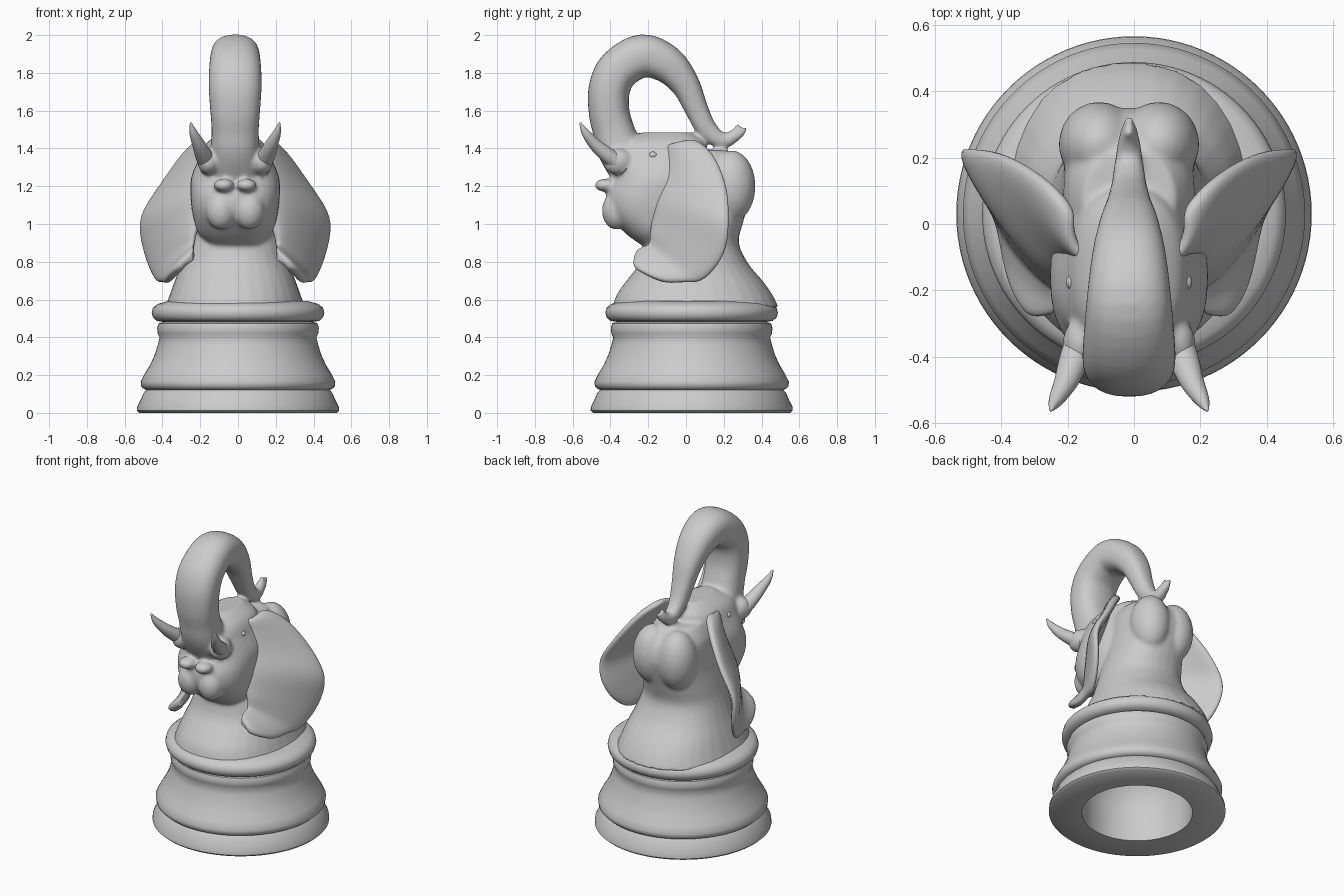
import bpy, bmesh, math
from mathutils import Vector, Matrix

if "Cube" in bpy.data.objects:
    bpy.data.objects.remove(bpy.data.objects["Cube"])

CX = -0.015  # symmetry plane of the animal


def catmull(pts, steps):
    """Smoothly interpolate a list of tuples."""
    out = []
    for i in range(len(pts) - 1):
        p0, p1 = pts[max(i - 1, 0)], pts[i]
        p2, p3 = pts[i + 1], pts[min(i + 2, len(pts) - 1)]
        for s in range(steps):
            t = s / steps
            out.append(tuple(
                0.5 * (2 * b + (c - a) * t + (2 * a - 5 * b + 4 * c - d) * t * t
                       + (3 * b - a - 3 * c + d) * t ** 3)
                for a, b, c, d in zip(p0, p1, p2, p3)))
    return out + [pts[-1]]


def loft(bm, sections, flat=False, n=2.0, steps=5, segs=32):
    """Closed tube through sections (x, y, z, side radius, other radius)."""
    secs = catmull(sections, steps)
    rings = []
    for i, s in enumerate(secs):
        c = Vector(s[:3])
        a, b = secs[max(i - 1, 0)], secs[min(i + 1, len(secs) - 1)]
        t = Vector((0, 0, 1)) if flat else (Vector(b[:3]) - Vector(a[:3])).normalized()
        u = Vector((1, 0, 0))
        u = (u - t * u.dot(t)).normalized()
        v = t.cross(u)
        ring = []
        for k in range(segs):
            ang = 2 * math.pi * k / segs
            ca, sa = math.cos(ang), math.sin(ang)
            p = math.copysign(abs(ca) ** (2 / n), ca) * max(s[3], 0.004)
            q = math.copysign(abs(sa) ** (2 / n), sa) * max(s[4], 0.004)
            ring.append(bm.verts.new(c + u * p + v * q))
        rings.append(ring)
    for r0, r1 in zip(rings, rings[1:]):
        for k in range(segs):
            j = (k + 1) % segs
            bm.faces.new((r0[k], r0[j], r1[j], r1[k]))
    bm.faces.new(rings[0][::-1])
    bm.faces.new(rings[-1])


def blob(bm, loc, radii):
    m = Matrix.Translation(loc) @ Matrix.Diagonal((*radii, 1))
    bmesh.ops.create_uvsphere(bm, u_segments=24, v_segments=14, radius=1, matrix=m)


def finish(bm, name, loc=(0, 0, 0), mirror=False):
    me = bpy.data.meshes.new(name)
    bmesh.ops.recalc_face_normals(bm, faces=bm.faces)
    bm.to_mesh(me)
    bm.free()
    me.shade_smooth()
    ob = bpy.data.objects.new(name, me)
    ob.location = loc
    bpy.context.collection.objects.link(ob)
    if mirror:
        ob.modifiers.new("mirror", 'MIRROR')
    return ob


# Turned pedestal, hollow underneath
profile = [(0, 0.46), (0.2, 0.44), (0.3, 0.36), (0.335, 0.22), (0.335, 0), (0.522, 0), (0.535, 0.012),
           (0.533, 0.035), (0.515, 0.07), (0.5, 0.105), (0.485, 0.122), (0.497, 0.126),
           (0.512, 0.14), (0.515, 0.165), (0.495, 0.205), (0.465, 0.255), (0.44, 0.31),
           (0.425, 0.36), (0.415, 0.4), (0.425, 0.42), (0.428, 0.45), (0.42, 0.474),
           (0.395, 0.482), (0.43, 0.487), (0.45, 0.505), (0.457, 0.53), (0.45, 0.557),
           (0.425, 0.577), (0.37, 0.592), (0, 0.6)]
bm = bmesh.new()
vs = [bm.verts.new((r, 0, z)) for r, z in profile]
es = [bm.edges.new(p) for p in zip(vs, vs[1:])]
bmesh.ops.spin(bm, geom=vs + es, axis=(0, 0, 1), cent=(0, 0, 0), steps=96, angle=2 * math.pi)
bmesh.ops.remove_doubles(bm, verts=bm.verts, dist=0.0005)
base = finish(bm, "pedestal", (0, 0.03, 0))
base.data.set_sharp_from_angle(angle=math.radians(50))

# Neck, skull, mouth and trunk fused into one sculpted surface
bm = bmesh.new()
loft(bm, [(0, .05, .56, .37, .44), (0, .045, .63, .345, .41), (0, .045, .7, .32, .36),
          (0, .04, .79, .285, .29), (0, .03, .9, .25, .25), (0, .05, 1.0, .23, .25),
          (0, .075, 1.1, .21, .255), (0, .09, 1.2, .2, .26), (0, .09, 1.3, .19, .23),
          (0, .07, 1.39, .14, .15)], flat=True, n=2.2)
loft(bm, [(0, -.17, .885, .12, .06), (0, -.13, .95, .195, .19), (0, -.16, 1.05, .225, .25),
          (0, -.165, 1.15, .237, .26), (0, -.145, 1.25, .232, .24), (0, -.14, 1.35, .19, .25),
          (0, -.13, 1.43, .15, .23), (0, -.1, 1.485, .07, .13)], flat=True, n=2.4)
for sx in (-1, 1):
    blob(bm, (sx * .09, .24, 1.2), (.122, .128, .19))      # back of the neck
    blob(bm, (sx * .075, -.37, 1.07), (.08, .075, .1))     # chin lobes
    blob(bm, (sx * .14, -.36, 1.33), (.06, .08, .07))      # tusk sockets
    blob(bm, (sx * .06, -.425, 1.205), (.055, .06, .035))  # lower lip
loft(bm, [(0, -.25, 1.25, .15, .13), (0, -.35, 1.4, .13, .12), (0, -.385, 1.5, .125, .11),
          (0, -.408, 1.6, .132, .108), (0, -.405, 1.72, .14, .11), (0, -.355, 1.82, .138, .112),
          (0, -.23, 1.89, .128, .114), (0, -.1, 1.845, .112, .1), (0, -.005, 1.74, .09, .077),
          (0, .055, 1.61, .068, .062), (0, .105, 1.51, .055, .055), (0, .17, 1.45, .045, .045),
          (0, .22, 1.445, .038, .038), (0, .27, 1.47, .03, .025)], n=2.4)
loft(bm, [(0, .22, 1.46, .03, .025), (0, .265, 1.49, .024, .02), (0, .275, 1.535, .008, .008)])
loft(bm, [(0, .23, 1.45, .033, .03), (0, .285, 1.475, .026, .022), (0, .32, 1.515, .01, .01)])
head = finish(bm, "head_and_trunk", (CX, 0, 0))
rm = head.modifiers.new("fuse", 'REMESH')
rm.mode, rm.voxel_size, rm.use_smooth_shade = 'VOXEL', 0.011, True
sm = head.modifiers.new("soften", 'SMOOTH')
sm.factor, sm.iterations = 0.5, 8

# Ears: sheet stretched between the root line and the outer rim
root = [(.14, -.1, 1.42), (.17, -.08, 1.36), (.18, -.1, 1.28), (.2, -.12, 1.2),
        (.22, -.15, 1.12), (.23, -.16, 1.02), (.24, -.17, .95), (.23, -.17, .9),
        (.23, -.19, .87), (.22, -.22, .86), (.22, -.25, .845), (.23, -.27, .82)]
rim = [(.16, .04, 1.45), (.24, .13, 1.4), (.33, .19, 1.29), (.42, .23, 1.16),
       (.515, .23, 1.03), (.495, .23, .9), (.46, .18, .78), (.41, .08, .68),
       (.385, 0, .695), (.37, -.1, .68), (.34, -.2, .72), (.28, -.265, .76)]
bm = bmesh.new()
rows = []
for a, b in zip(root, rim):
    a, b = Vector(a), Vector(b)
    tuck = 0.07 * min(max((a.z - .85) / .2, 0), 1)
    mids = [a.lerp(b, t) + Vector((.02 * math.sin(math.pi * t), -.01, 0)) for t in (.33, .67)]
    rows.append([bm.verts.new(p) for p in (a - Vector((tuck, 0, 0)), a, *mids, b)])
for r0, r1 in zip(rows, rows[1:]):
    for k in range(len(r0) - 1):
        bm.faces.new((r0[k], r0[k + 1], r1[k + 1], r1[k]))
ears = finish(bm, "ears", (CX, 0, 0), mirror=True)
so = ears.modifiers.new("thickness", 'SOLIDIFY')
so.thickness, so.offset = 0.05, 0
ears.modifiers.new("smooth", 'SUBSURF').levels = 2
ears.modifiers["smooth"].render_levels = 2

# Tusks
bm = bmesh.new()
loft(bm, [(.13, -.33, 1.3, .055, .05), (.165, -.41, 1.36, .046, .042), (.19, -.475, 1.415, .036, .034),
          (.22, -.53, 1.48, .022, .022), (.235, -.56, 1.535, .005, .005)], segs=20)
finish(bm, "tusks", (CX, 0, 0), mirror=True)

# Eyes
bm = bmesh.new()
blob(bm, (.172, -.175, 1.365), (.018, .022, .018))
finish(bm, "eyes", (CX, 0, 0), mirror=True)
